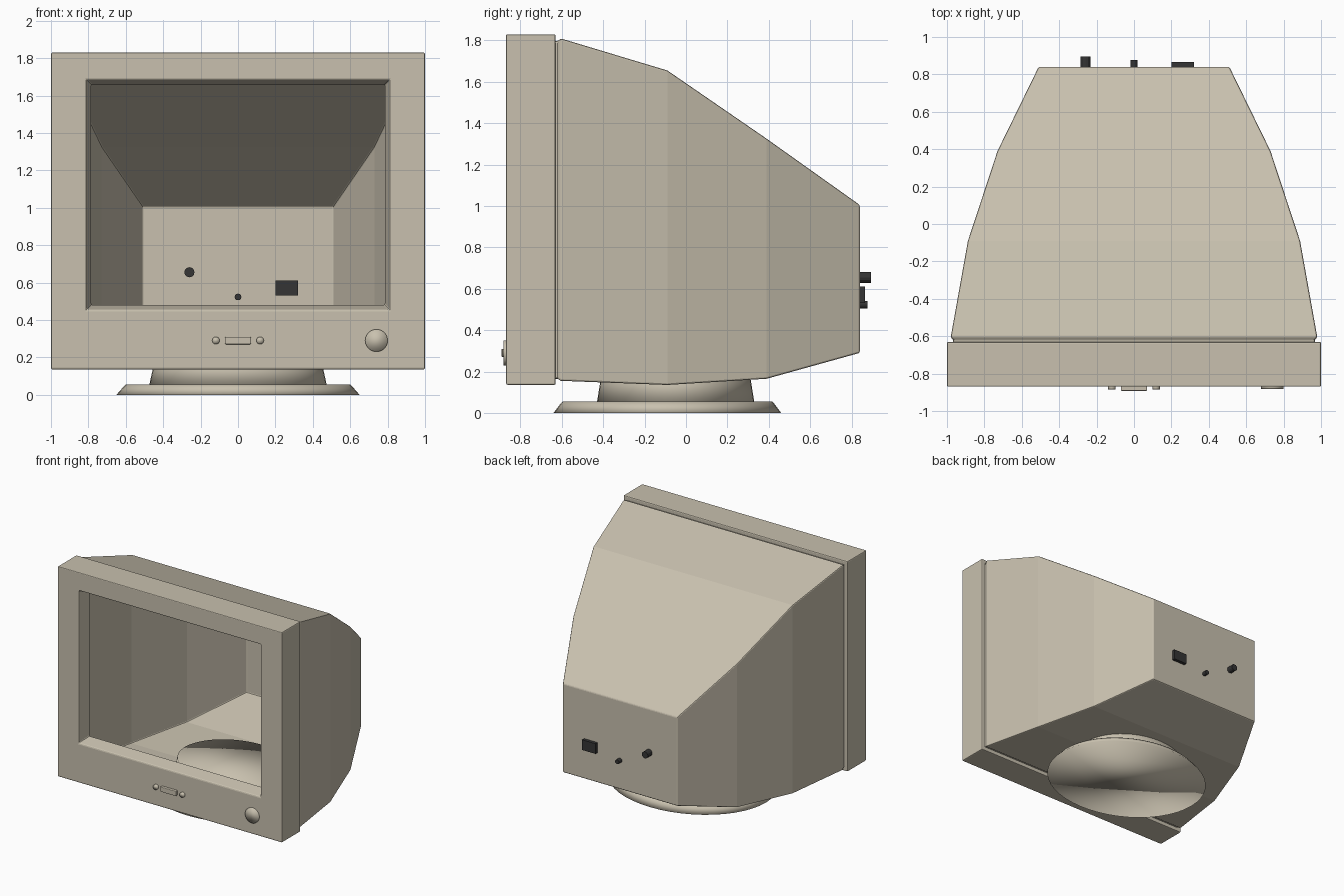
import bpy, bmesh, math
from mathutils import Matrix

old = bpy.data.objects.get("Cube")
if old:
    bpy.data.objects.remove(old, do_unlink=True)


def material(name, rgb):
    m = bpy.data.materials.new(name)
    m.use_nodes = True
    m.diffuse_color = (*rgb, 1)
    m.node_tree.nodes["Principled BSDF"].inputs["Base Color"].default_value = (*rgb, 1)
    return m


beige = material("warm beige plastic", (0.58, 0.53, 0.425))
dark = material("dark grey plastic", (0.035, 0.035, 0.035))


def finish(name, bm, mat, smooth=False, bevel=0):
    mesh = bpy.data.meshes.new(name)
    bm.to_mesh(mesh)
    bm.free()
    mesh.materials.append(mat)
    for p in mesh.polygons:
        p.use_smooth = smooth
    obj = bpy.data.objects.new(name, mesh)
    bpy.context.collection.objects.link(obj)
    if bevel:
        mod = obj.modifiers.new("soft edges", "BEVEL")
        mod.width = bevel
        mod.segments = 2
        mod.limit_method = "ANGLE"
        mod.angle_limit = math.radians(40)
    return obj


def loft(name, loops, mat, cap_start=False, cap_end=False, **style):
    """Bridge loops wound counter-clockwise as seen from the last one."""
    bm = bmesh.new()
    rings = [[bm.verts.new(p) for p in loop] for loop in loops]
    n = len(rings[0])
    for a, b in zip(rings, rings[1:]):
        for i in range(n):
            j = (i + 1) % n
            bm.faces.new((a[i], a[j], b[j], b[i]))
    if cap_start:
        bm.faces.new(rings[0][::-1])
    if cap_end:
        bm.faces.new(rings[-1])
    return finish(name, bm, mat, **style)


def frame(y, half, low, high):
    return [(half, y, low), (-half, y, low), (-half, y, high), (half, y, high)]


def ellipse(z, rx, ry, cy, n=48):
    turn = [2 * math.pi * i / n for i in range(n)]
    return [(rx * math.cos(t), cy + ry * math.sin(t), z) for t in turn]


def disc(name, x, z, r, y0, y1, mat, sides, smooth):
    bm = bmesh.new()
    place = Matrix.Translation((x, (y0 + y1) / 2, z)) @ Matrix.Rotation(math.pi / 2, 4, "X")
    bmesh.ops.create_cone(bm, cap_ends=True, segments=sides, radius1=r, radius2=r,
                          depth=y1 - y0, matrix=place)
    finish(name, bm, mat, smooth=smooth)


def block(name, x0, x1, z0, z1, y0, y1, mat, bevel=0):
    loft(name, [[(x1, y, z0), (x0, y, z0), (x0, y, z1), (x1, y, z1)] for y in (y0, y1)],
         mat, True, True, bevel=bevel)


# Bezel: tapered screen opening, front face, outer rim and back lip
loft("bezel", [
    frame(-0.77, 0.785, 0.48, 1.66),
    frame(-0.87, 0.81, 0.455, 1.685),
    frame(-0.87, 1.0, 0.135, 1.83),
    frame(-0.63, 1.0, 0.135, 1.83),
    frame(-0.63, 0.968, 0.165, 1.797),
], beige, bevel=0.008)

# Rear housing: open at the front, narrowing in flat steps to the back panel
loft("rear_housing", [
    frame(-0.63, 0.968, 0.165, 1.797),
    frame(-0.62, 0.968, 0.165, 1.797),
    frame(-0.605, 0.98, 0.155, 1.81),
    frame(-0.09, 0.888, 0.135, 1.655),
    frame(0.39, 0.73, 0.165, 1.325),
    frame(0.84, 0.51, 0.29, 1.005),
], beige, cap_end=True, bevel=0.008)

# Swivel stand: oval foot, and a neck that runs up through the housing floor
loft("stand_foot", [
    ellipse(0, 0.65, 0.55, -0.09),
    ellipse(0.043, 0.612, 0.518, -0.09),
    ellipse(0.054, 0.6, 0.508, -0.09),
], beige, True, True, smooth=True)
loft("stand_neck", [
    ellipse(0.04, 0.477, 0.382, -0.05),
    ellipse(0.21, 0.44, 0.355, -0.05),
], beige, True, True, smooth=True)

# Front controls
disc("power_knob", 0.74, 0.29, 0.06, -0.882, -0.86, beige, 32, True)
block("menu_button", -0.07, 0.07, 0.27, 0.31, -0.892, -0.86, beige, 0.005)
for side, x in (("left", 0.118), ("right", -0.118)):
    disc(side + "_button", x, 0.29, 0.02, -0.886, -0.86, beige, 16, True)

# Rear connectors, poking slightly through the back panel
disc("video_connector", -0.26, 0.655, 0.027, 0.83, 0.895, dark, 12, False)
disc("small_jack", 0, 0.523, 0.018, 0.83, 0.878, dark, 12, False)
block("power_socket", 0.2, 0.32, 0.53, 0.612, 0.83, 0.866, dark)
